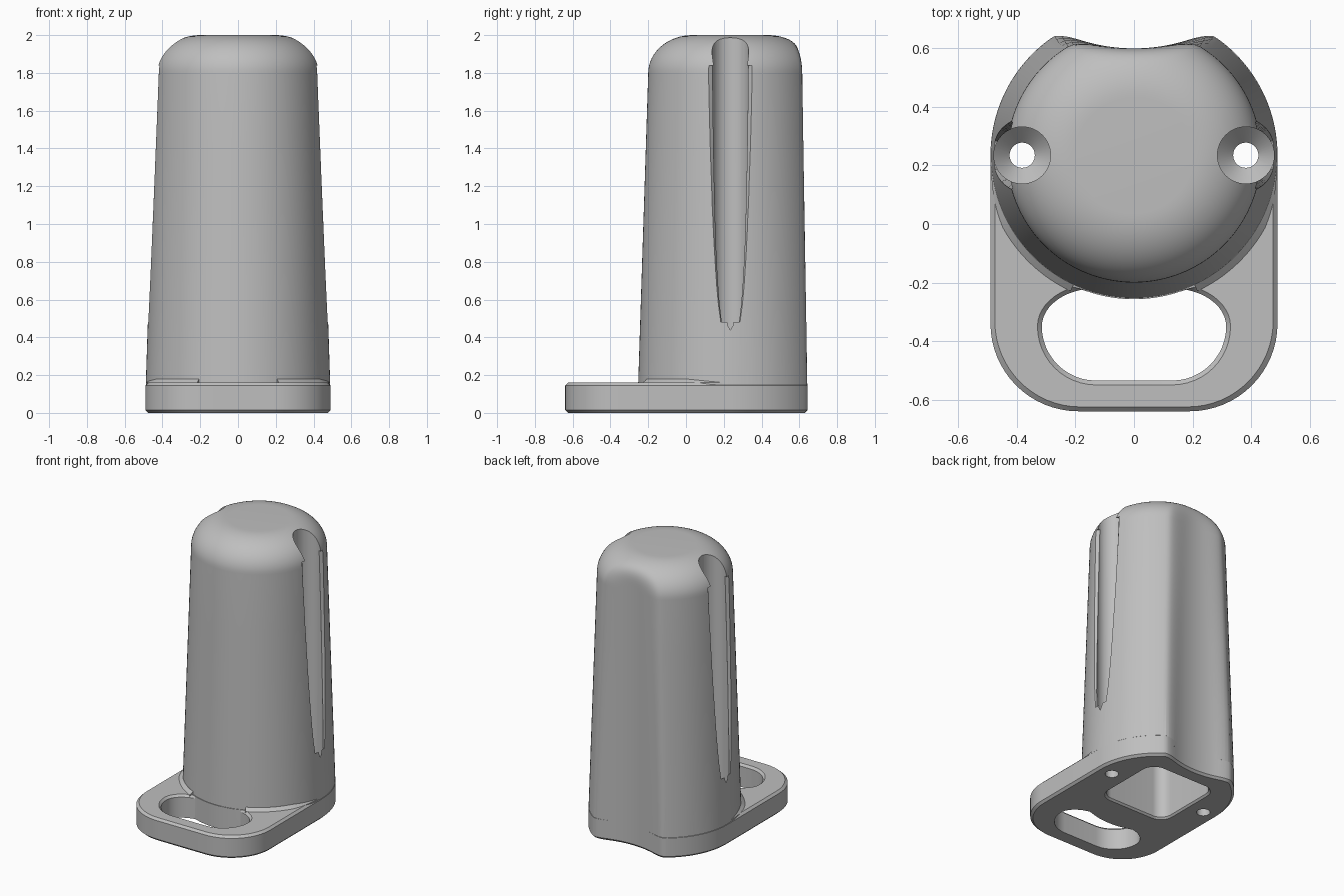
import bpy, bmesh
from math import sin, cos, pi, sqrt, radians

cube = bpy.data.objects.get("Cube")
if cube:
    bpy.data.objects.remove(cube)

grey = bpy.data.materials.new("plain_grey")
grey.use_nodes = True
grey.diffuse_color = (0.52, 0.52, 0.52, 1)
grey.node_tree.nodes["Principled BSDF"].inputs["Base Color"].default_value = grey.diffuse_color

CY = 0.235            # centre of the round body in y
HOLE_X, HOLE_R = 0.382, 0.097


def loft(name, rings):
    """Closed solid through equal-length rings of 3D points."""
    bm = bmesh.new()
    rows = [[bm.verts.new(p) for p in ring] for ring in rings]
    n = len(rows[0])
    for a, b in zip(rows, rows[1:]):
        for i in range(n):
            j = (i + 1) % n
            bm.faces.new((a[i], a[j], b[j], b[i]))
    bm.faces.new(rows[0][::-1])
    bm.faces.new(rows[-1])
    bmesh.ops.recalc_face_normals(bm, faces=bm.faces)
    mesh = bpy.data.meshes.new(name)
    bm.to_mesh(mesh)
    bm.free()
    mesh.materials.append(grey)
    ob = bpy.data.objects.new(name, mesh)
    bpy.context.collection.objects.link(ob)
    return ob


def select(ob):
    bpy.ops.object.select_all(action='DESELECT')
    ob.select_set(True)
    bpy.context.view_layer.objects.active = ob


def combine(target, other, operation):
    mod = target.modifiers.new("combine", 'BOOLEAN')
    mod.operation, mod.solver, mod.object = operation, 'EXACT', other
    select(target)
    bpy.ops.object.modifier_apply(modifier=mod.name)
    bpy.data.objects.remove(other)


def body_point(R, a, z):
    """Circle with a softly rounded hollow scooped from the back."""
    d, s, r = 0.965, sin(a), R
    disc = 0.36 - (d * cos(a)) ** 2
    if s > 0 and disc > 0:
        t = d * s - sqrt(disc)
        h = max(0.06 - abs(R - t), 0) / 0.06
        r = min(R, t) - h * h * 0.015
    return (r * cos(a), CY + r * s, z)


def body_radius(z):
    return 0.435 + 0.055 * (1.8 - z) / 1.7


def rounded_rect(cx, cy, hx, hy, r, z, n=10):
    pts = []
    for k, (sx, sy) in enumerate(((1, 1), (-1, 1), (-1, -1), (1, -1))):
        for i in range(n + 1):
            a = (k + i / n) * pi / 2
            pts.append((cx + sx * (hx - r) + r * cos(a), cy + sy * (hy - r) + r * sin(a), z))
    return pts


# Base flange: round back joined to a rounded front, chamfered top and bottom
def flange(inset, z):
    pts = [body_point(0.4905, pi * i / 80, z) for i in range(81)]
    for cx, start in ((-0.19, 180), (0.19, 270)):
        for i in range(17):
            a = radians(start + 90 * i / 16)
            pts.append((cx + 0.3005 * cos(a), -0.34 + 0.3 * sin(a), z))
    kx, ky = 1 - inset / 0.49, 1 - inset / 0.64
    return [(x * kx, y * ky, z) for x, y, z in pts]


housing = loft("housing", [flange(0.015, 0), flange(0, 0.015), flange(0, 0.145), flange(0.015, 0.16)])


# Hand slot with a chamfered rim, its inner side following the body
def slot(g, z):
    pts = []
    for side, start in ((1, -90), (-1, 90)):
        for i in range(25):
            a = radians(start + 180 * i / 24)
            ry = (0.13 if sin(a) > 0 else 0.185) + g
            pts.append((side * 0.13 + (0.185 + g) * cos(a), -0.35 + ry * sin(a)))
        if side > 0:
            pts += [(0.13 - 0.26 * i / 14, 0) for i in range(1, 14)]
    return [(x, min(y, CY - sqrt(0.492 ** 2 - x * x)), z) for x, y in pts]


combine(housing, loft("slot_cutter", [slot(0, -0.1), slot(0, 0.145), slot(0.016, 0.161), slot(0.016, 0.3)]),
        'DIFFERENCE')

# Tapered body with a domed top
levels = [(body_radius(z), z) for z in (0.1, 0.5, 1.0, 1.4)]
levels += [(0.2 + 0.235 * cos(t), 1.8 + 0.2 * sin(t)) for t in [pi / 2 * i / 16 for i in range(17)]]
body = loft("body", [[body_point(R, 2 * pi * (i + 0.5) / 144, z) for i in range(144)] for R, z in levels])
combine(housing, body, 'UNION')

# Screw channels: softened mouth, then a countersunk bore
for side in (-1, 1):
    rings = []
    for k in range(15):
        z = 0.48 + 1.36 * k / 14
        R = body_radius(z)
        w = sqrt(max(HOLE_R ** 2 - (R - HOLE_X) ** 2, 0))
        h = w + 0.035
        sx = R - h * h / (2 * R)
        ax = sx - 0.015
        aw = min(sqrt(max(HOLE_R ** 2 - (ax - HOLE_X) ** 2, 0)), h - 0.01)
        ox, ow = ax + 3 * (sx - ax), aw + 3 * (h - aw)
        rings.append([(side * x, CY + y, z) for x, y in ((ax, -aw), (ox, -ow), (ox, ow), (ax, aw))])
    combine(housing, loft("mouth_cutter", rings), 'DIFFERENCE')
    bore = [[(side * HOLE_X + r * cos(2 * pi * i / 48), CY + r * sin(2 * pi * i / 48), z) for i in range(48)]
            for r, z in ((0.043, -0.1), (0.043, 0.1), (HOLE_R, 0.155), (HOLE_R, 2.2))]
    combine(housing, loft("bore_cutter", bore), 'DIFFERENCE')

# Deep pocket open at the bottom
pocket = [rounded_rect(0, CY, 0.255 + g, 0.255 + g, 0.08 + g, z)
          for g, z in ((0.012, -0.012), (0.012, 0), (0, 0.012), (0, 1.6))]
combine(housing, loft("pocket_cutter", pocket), 'DIFFERENCE')

# Small fillets where the body meets the flange
parts = [housing]
for side, name in ((1, "left_fillet"), (-1, "right_fillet")):
    rings = []
    for i in range(21):
        deg = 25 + 60 * i / 20
        a = radians(deg)
        s = min(1, (86 - deg) / 25)
        rings.append([(side * min(r * sin(a), 0.489), CY - r * cos(a), z) for r, z in
                      ((0.475, 0.14), (0.488 + 0.024 * s, 0.14), (0.488 + 0.024 * s, 0.16),
                       (0.488, 0.16 + 0.02 * s), (0.475, 0.16 + 0.02 * s))])
    parts.append(loft(name, rings))

for ob in parts:
    select(ob)
    bpy.ops.object.shade_smooth_by_angle(angle=radians(28))
